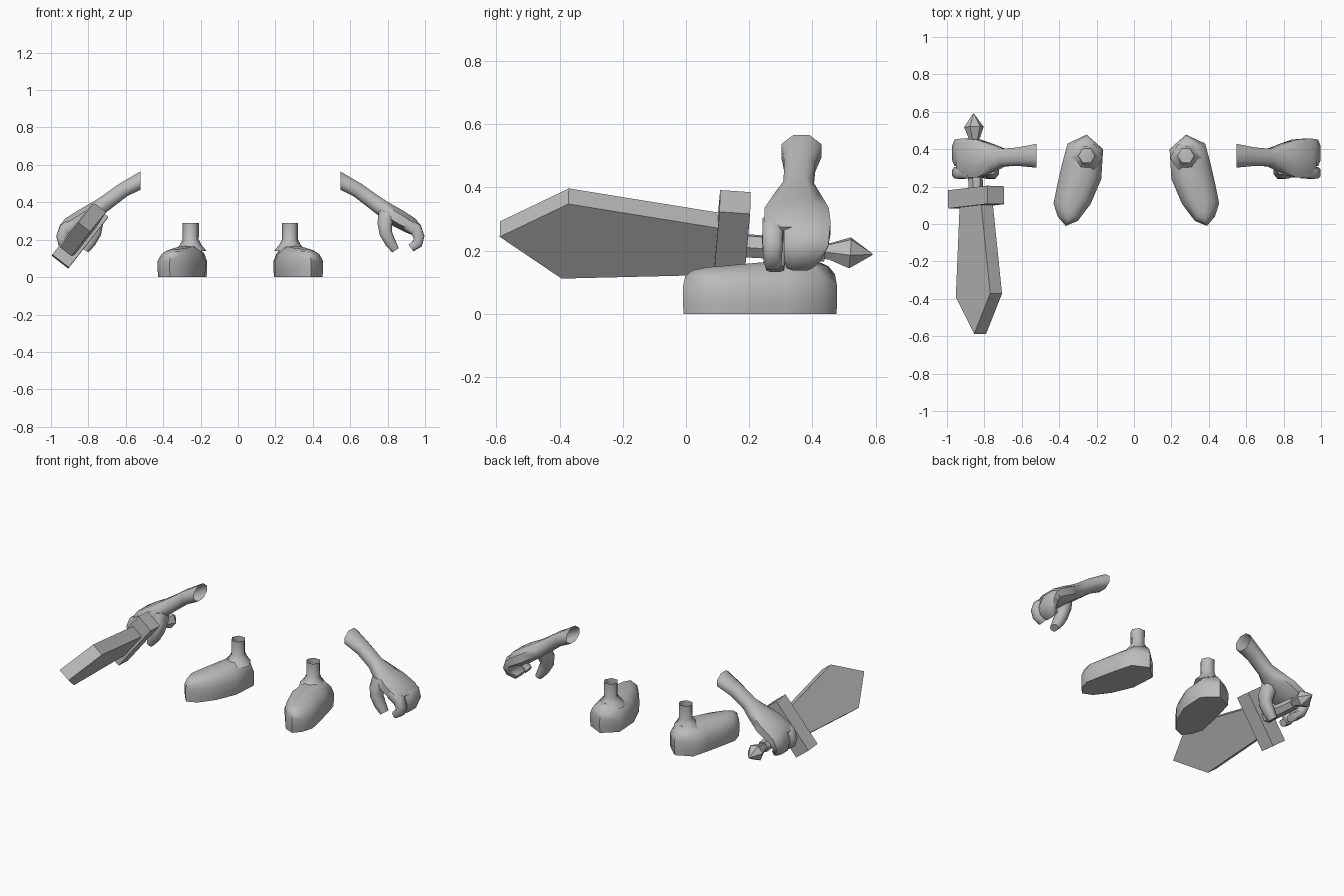
import bpy, bmesh, math
from mathutils import Vector, Matrix

if "Cube" in bpy.data.objects:
    bpy.data.objects.remove(bpy.data.objects["Cube"])

grey = bpy.data.materials.new("plain_grey")
grey.diffuse_color = (0.5, 0.5, 0.5, 1)
grey.use_nodes = True
grey.node_tree.nodes["Principled BSDF"].inputs["Base Color"].default_value = grey.diffuse_color
MID = 0.0125  # mirror plane of the limbs


def finish(name, bm, smooth=None):
    bmesh.ops.recalc_face_normals(bm, faces=bm.faces[:])
    me = bpy.data.meshes.new(name)
    bm.to_mesh(me)
    bm.free()
    me.materials.append(grey)
    ob = bpy.data.objects.new(name, me)
    bpy.context.collection.objects.link(ob)
    if smooth:
        bpy.ops.object.select_all(action='DESELECT')
        ob.select_set(True)
        bpy.context.view_layer.objects.active = ob
        bpy.ops.object.shade_smooth_by_angle(angle=math.radians(smooth))
    return ob


def skin(rings, caps=(True, True)):
    """Join rings of points with quads, capping either end."""
    bm = bmesh.new()
    vs = [[bm.verts.new(p) for p in r] for r in rings]
    n = len(vs[0])
    for a, b in zip(vs, vs[1:]):
        for i in range(n):
            j = (i + 1) % n
            bm.faces.new((a[i], a[j], b[j], b[i]))
    if caps[0]:
        bm.faces.new(vs[0])
    if caps[1]:
        bm.faces.new(vs[-1])
    return bm


def limb(path, sides, power=1.0):
    """Rings along an x-z path; each entry is x, y, z, half depth, half width."""
    pts = [Vector(p[:3]) for p in path]
    rings = []
    for i, (x, y, z, h, w) in enumerate(path):
        t = pts[min(i + 1, len(pts) - 1)] - pts[max(i - 1, 0)]
        nrm = Vector((-t.z, 0, t.x)).normalized()
        ring = []
        for k in range(sides):
            a = 2 * math.pi * (k + 0.5) / sides
            c, s = math.cos(a), math.sin(a)
            c = math.copysign(abs(c) ** power, c)
            s = math.copysign(abs(s) ** power, s)
            ring.append(pts[i] + Vector((0, w * c, 0)) + nrm * h * s)
        rings.append(ring)
    return rings


def pair(name, rings, caps=(True, True), smooth=60):
    """Right part and its mirrored left twin."""
    finish("right_" + name, skin(rings, caps), smooth)
    flip = [[(2 * MID - p[0], p[1], p[2]) for p in r] for r in rings]
    finish("left_" + name, skin(flip, caps), smooth)


# Feet: outline raised and drawn in towards the instep
outline = [(.278, .478), (.38, .43), (.41, .32), (.435, .21), (.455, .11),
           (.433, .04), (.39, -.01), (.326, .016), (.257, .107), (.20, .24),
           (.19, .40)]
foot = []
for z, sx, sy, front in ((0, .97, .99, 0), (.035, 1, 1, 0), (.085, 1, 1, 0),
                         (.125, .84, .97, .005), (.15, .6, .88, .012),
                         (.167, .3, .72, .02)):
    ring = []
    for x, y in outline:
        f = min(1, max(0, (.3 - y) / .3))          # 0 at heel, 1 at toe
        cx, cy = .285 + .075 * f, .25
        ring.append((cx + (x - cx) * sx, cy + (y - cy) * sy, z - front * f))
    foot.append(ring)
pair("foot", foot)

# Ankles: open hexagonal stubs flaring into the foot
ankle = []
for z, r, y in ((.14, .085, .355), (.172, .058, .36), (.2, .043, .365),
                (.29, .044, .365)):
    ankle.append([(.278 + r * math.cos(k * math.pi / 3),
                   y + r * math.sin(k * math.pi / 3), z) for k in range(6)])
pair("ankle", ankle, (False, False))

# Arms running into the backs of the hands
arm = limb([(.555, .365, .513, .06, .065), (.64, .36, .465, .042, .052),
            (.725, .355, .402, .044, .05), (.775, .352, .366, .047, .075),
            (.855, .35, .315, .052, .108), (.925, .352, .275, .048, .112),
            (.955, .352, .25, .035, .11)], 8, .8)
# square the open sleeve end off vertically
arm[0] = [Vector((.547, .365 + .069 * math.cos(a), .516 + .053 * math.sin(a)))
          for a in (2 * math.pi * (k + .5) / 8 for k in range(8))]
pair("arm", arm, (False, True))

# Curled fingers: an index finger and a joined group
pair("finger_group", limb([(.90, .383, .29, .035, .072), (.95, .383, .258, .037, .076),
                           (.968, .38, .215, .031, .074), (.96, .37, .18, .029, .062),
                           (.925, .36, .155, .023, .045)], 8, .65))
pair("index_finger", limb([(.90, .275, .285, .035, .034), (.95, .274, .255, .036, .034),
                           (.968, .274, .215, .031, .033), (.96, .274, .18, .028, .031),
                           (.925, .276, .155, .022, .026)], 8, .65))
# Thumbs
pair("thumb", limb([(.80, .32, .35, .05, .055), (.785, .295, .285, .042, .055),
                    (.79, .28, .235, .036, .042), (.815, .28, .185, .031, .038),
                    (.842, .282, .143, .022, .03)], 8, .75))

# Sword frame: local x = blade width, y = towards pommel, z = thickness
axis = Vector((-.035, 1.18, -.08)).normalized()
wide = Vector((.614, 0, .79))
wide = (wide - axis * wide.dot(axis)).normalized()
thick = wide.cross(axis)
if thick.x < 0:
    thick = -thick
origin = Vector((-.8405, 0, .228))
frame = Matrix((wide, axis, thick)).transposed().to_4x4()
frame.translation = origin


def sword_part(name, bm, smooth=None):
    bm.transform(frame)
    return finish(name, bm, smooth)


# Blade: flat pointed slab
profile = [(0, -.59), (.15, -.383), (.09, .13), (-.09, .13), (-.15, -.383)]
sword_part("blade", skin([[(x, y, z) for x, y in profile] for z in (-.04, .04)]))

# Guard: plain block
guard = [(-.172, .095), (.172, .095), (.172, .192), (-.172, .192)]
sword_part("guard", skin([[(x, y, z) for x, y in guard] for z in (-.056, .056)]))


# Grip and pommel turned around the sword axis
def turned(stations, sides):
    return skin([[(r * math.cos(2 * math.pi * k / sides), y,
                   r * math.sin(2 * math.pi * k / sides)) for k in range(sides)]
                 for y, r in stations])


sword_part("grip", turned([(.18, .04), (.44, .036)], 6), 30)
sword_part("pommel", turned([(.43, .026), (.455, .028), (.52, .053), (.592, .002)], 6))
